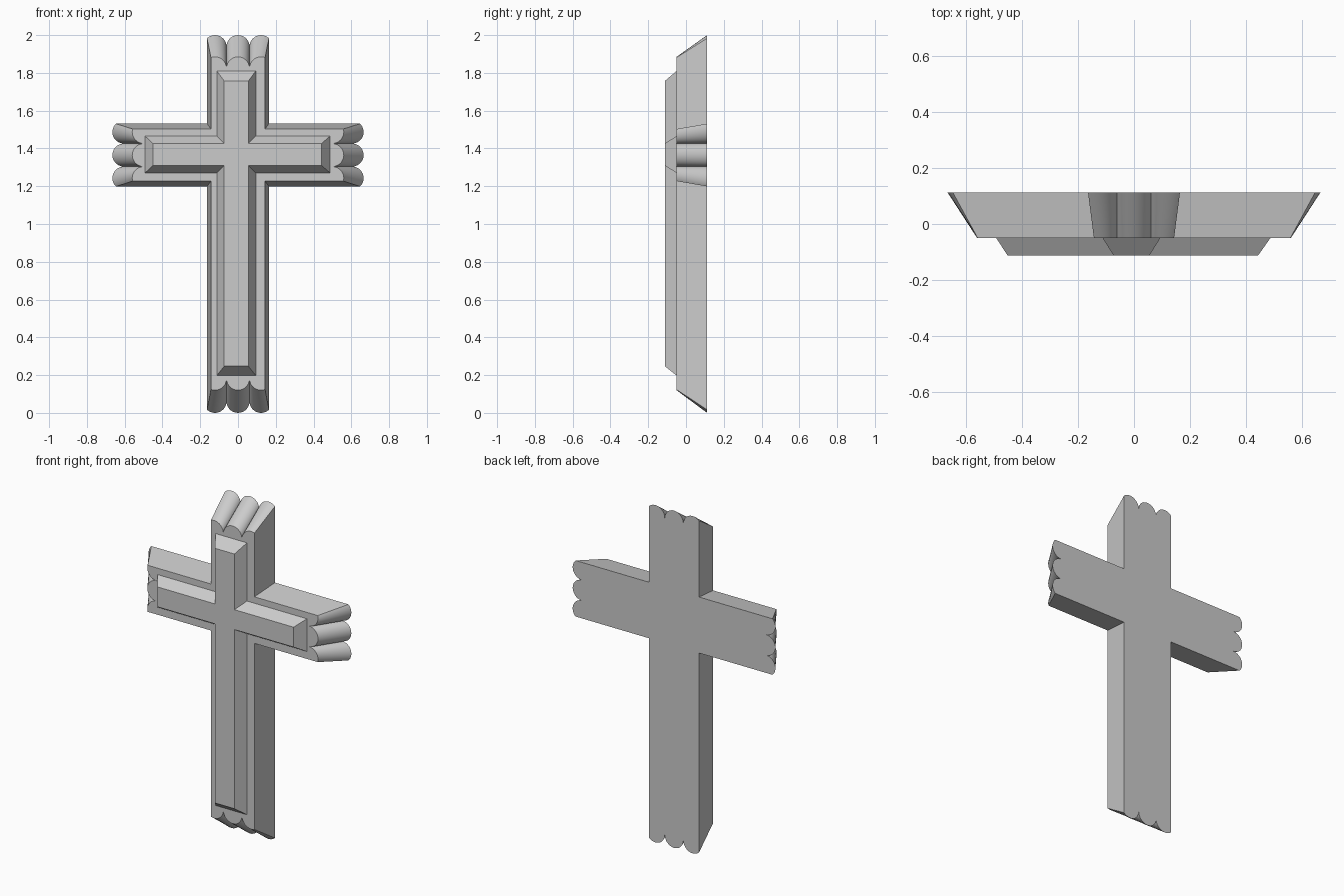
import bpy, bmesh, math

if "Cube" in bpy.data.objects:
    bpy.data.objects.remove(bpy.data.objects["Cube"])

R = 0.061   # scallop radius
STEPS = 14  # segments per scallop


def flat_end(w):
    return [(-w, 0), (w, 0)]


def scalloped_end(w):
    # three round lobes across an arm end, the outer two trimmed by the arm sides
    pts = []
    for c in (-2 * R, 0, 2 * R):
        a0 = math.acos((max(-w, c - R) - c) / R)
        a1 = math.acos((min(w, c + R) - c) / R)
        for i in range(1 if pts else 0, STEPS + 1):
            a = a0 + (a1 - a0) * i / STEPS
            pts.append((c + R * math.cos(a), R - R * math.sin(a)))
    return pts


def outline(end, cx, cz, w, h, left, right, bottom, top):
    # cross outline, counter-clockwise in x-z
    p = [(right - d, cz + s) for s, d in end(h)]
    p += [(cx + w, cz + h)] + [(cx - s, top - d) for s, d in end(w)]
    p += [(cx - w, cz + h)] + [(left + d, cz - s) for s, d in end(h)]
    p += [(cx - w, cz - h)] + [(cx + s, bottom + d) for s, d in end(w)]
    return p + [(cx + w, cz - h)]


def loft(name, front, y_front, back, y_back):
    bm = bmesh.new()
    f = [bm.verts.new((x, y_front, z)) for x, z in front]
    b = [bm.verts.new((x, y_back, z)) for x, z in back]
    bm.faces.new(f)
    bm.faces.new(b[::-1])
    n = len(f)
    for i in range(n):
        j = (i + 1) % n
        bm.faces.new((f[j], f[i], b[i], b[j]))
    bmesh.ops.recalc_face_normals(bm, faces=bm.faces[:])
    me = bpy.data.meshes.new(name)
    bm.to_mesh(me)
    bm.free()
    ob = bpy.data.objects.new(name, me)
    bpy.context.collection.objects.link(ob)
    bpy.ops.object.select_all(action='DESELECT')
    ob.select_set(True)
    bpy.context.view_layer.objects.active = ob
    bpy.ops.object.shade_smooth_by_angle(angle=math.radians(25))
    return ob


# Main cross body with sloped sides and scalloped ends
loft("cross_body",
     outline(scalloped_end, 0, 1.365, 0.143, 0.138, -0.56, 0.56, 0.12, 1.885), -0.05,
     outline(scalloped_end, 0, 1.365, 0.164, 0.166, -0.665, 0.665, 0.0, 2.0), 0.112)

# Raised bevelled cross on the front
loft("raised_cross",
     outline(flat_end, -0.009, 1.368, 0.064, 0.059, -0.451, 0.443, 0.247, 1.757), -0.112,
     outline(flat_end, -0.009, 1.368, 0.103, 0.097, -0.492, 0.487, 0.198, 1.81), -0.05)
